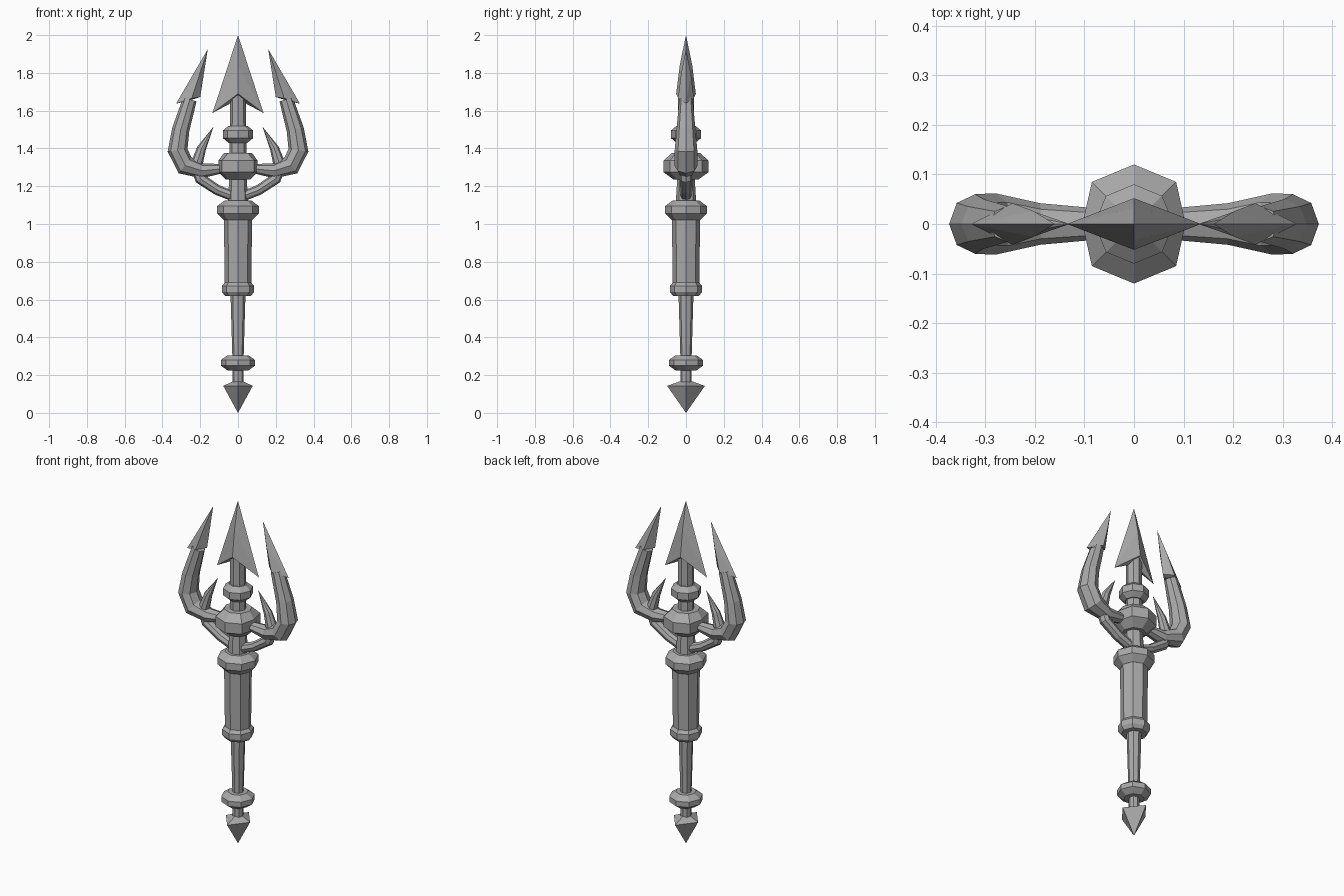
import bpy, bmesh, math
from mathutils import Vector

cube = bpy.data.objects.get("Cube")
if cube:
    bpy.data.objects.remove(cube)

steel = bpy.data.materials.new("grey_steel")
steel.use_nodes = True
GREY = (0.4, 0.4, 0.4, 1)
steel.diffuse_color = GREY
steel.node_tree.nodes["Principled BSDF"].inputs["Base Color"].default_value = GREY


def finish(name, bm):
    """Turn a bmesh into a flat-shaded object."""
    bmesh.ops.recalc_face_normals(bm, faces=bm.faces)
    mesh = bpy.data.meshes.new(name)
    bm.to_mesh(mesh)
    bm.free()
    mesh.materials.append(steel)
    obj = bpy.data.objects.new(name, mesh)
    bpy.context.collection.objects.link(obj)
    return obj


def skin(name, rings):
    """Join rings of equal length and cap both ends."""
    bm = bmesh.new()
    loops = [[bm.verts.new(p) for p in ring] for ring in rings]
    n = len(loops[0])
    for a, b in zip(loops, loops[1:]):
        for i in range(n):
            j = (i + 1) % n
            bm.faces.new((a[i], a[j], b[j], b[i]))
    bm.faces.new(loops[0])
    bm.faces.new(loops[-1])
    bmesh.ops.remove_doubles(bm, verts=bm.verts, dist=0.0005)
    return finish(name, bm)


def turned(name, profile, max_x=1):
    """Eight-sided lathe part from (z, radius) pairs."""
    rings = []
    for z, r in profile:
        ring = []
        for k in range(8):
            a = k * math.tau / 8
            x = max(-max_x, min(max_x, r * math.cos(a)))
            ring.append((x, r * math.sin(a), z))
        rings.append(ring)
    return skin(name, rings)


def tube(name, path, side):
    """Eight-sided bent bar from (x, z, in-plane radius, y radius)."""
    pts = [Vector((p[0], 0, p[1])) for p in path]
    rings = []
    for i, p in enumerate(pts):
        d = (pts[min(i + 1, len(pts) - 1)] - pts[max(i - 1, 0)]).normalized()
        across = Vector((d.z, 0, -d.x))
        ring = []
        for k in range(8):
            a = k * math.tau / 8
            v = p + across * path[i][2] * math.cos(a)
            ring.append((side * v.x, path[i][3] * math.sin(a), v.z))
        rings.append(ring)
    return skin(name, rings)


def spearhead(name, tip, outer, inner, ridge, notch, depth, side=1):
    """Four-sided barbed blade; points are (x, z) pairs."""
    bm = bmesh.new()

    def vert(p, y=0):
        return bm.verts.new((side * p[0], y, p[1]))

    t, o, i, n = vert(tip), vert(outer), vert(inner), vert(notch)
    mid = ((tip[0] + ridge[0]) / 2, (tip[1] + ridge[1]) / 2)
    for y in (-depth, depth):
        r, m = vert(ridge, y), vert(mid, y * 0.62)
        for barb in (o, i):
            bm.faces.new((t, barb, m))
            bm.faces.new((m, barb, r))
            bm.faces.new((r, barb, n))
    return finish(name, bm)


# Shaft and handle
turned("lower_shaft", [(0.13, 0.028), (0.3, 0.03), (0.64, 0.04)])
turned("handle", [(0.66, 0.07), (1.05, 0.075)])
turned("neck", [(1.1, 0.055), (1.26, 0.045), (1.68, 0.042)])

# Collars
turned("lower_ring", [(0.225, 0.055), (0.25, 0.09), (0.28, 0.09), (0.305, 0.055)])
turned("handle_bottom_ring", [(0.62, 0.07), (0.64, 0.085), (0.672, 0.085), (0.69, 0.07)])
turned("handle_top_ring", [(1.02, 0.075), (1.055, 0.11), (1.095, 0.11), (1.125, 0.07)])
turned("prong_hub", [(1.235, 0.065), (1.275, 0.12), (1.335, 0.12), (1.375, 0.075)], 0.104)
turned("upper_ring", [(1.43, 0.05), (1.455, 0.08), (1.495, 0.08), (1.52, 0.05)])

# Pointed foot
foot = []
for z, sx, sy in [(0, 0, 0), (0.143, 0.078, 0.1), (0.168, 0.025, 0.03)]:
    foot.append([(sx, 0, z), (0, sy, z), (-sx, 0, z), (0, -sy, z)])
skin("foot_spike", foot)

# Blades, prongs and hooks
spearhead("centre_blade", (0, 2), (0.135, 1.588), (-0.135, 1.588), (0, 1.69), (0, 1.66), 0.052)
PRONG = [(0.08, 1.293, 0.024, 0.032), (0.19, 1.282, 0.04, 0.042),
         (0.28, 1.31, 0.054, 0.062), (0.32, 1.39, 0.053, 0.06),
         (0.303, 1.5, 0.046, 0.05), (0.255, 1.66, 0.037, 0.036)]
HOOK = [(0.02, 1.145, 0.027, 0.03), (0.11, 1.18, 0.027, 0.03),
        (0.2, 1.24, 0.03, 0.032), (0.222, 1.31, 0.034, 0.032),
        (0.193, 1.4, 0.024, 0.022), (0.13, 1.515, 0, 0)]
for label, side in (("left", 1), ("right", -1)):
    tube(label + "_prong", PRONG, side)
    tube(label + "_hook", HOOK, side)
    spearhead(label + "_blade", (0.16, 1.926), (0.328, 1.637), (0.2, 1.672),
              (0.245, 1.665), (0.255, 1.655), 0.042, side)
